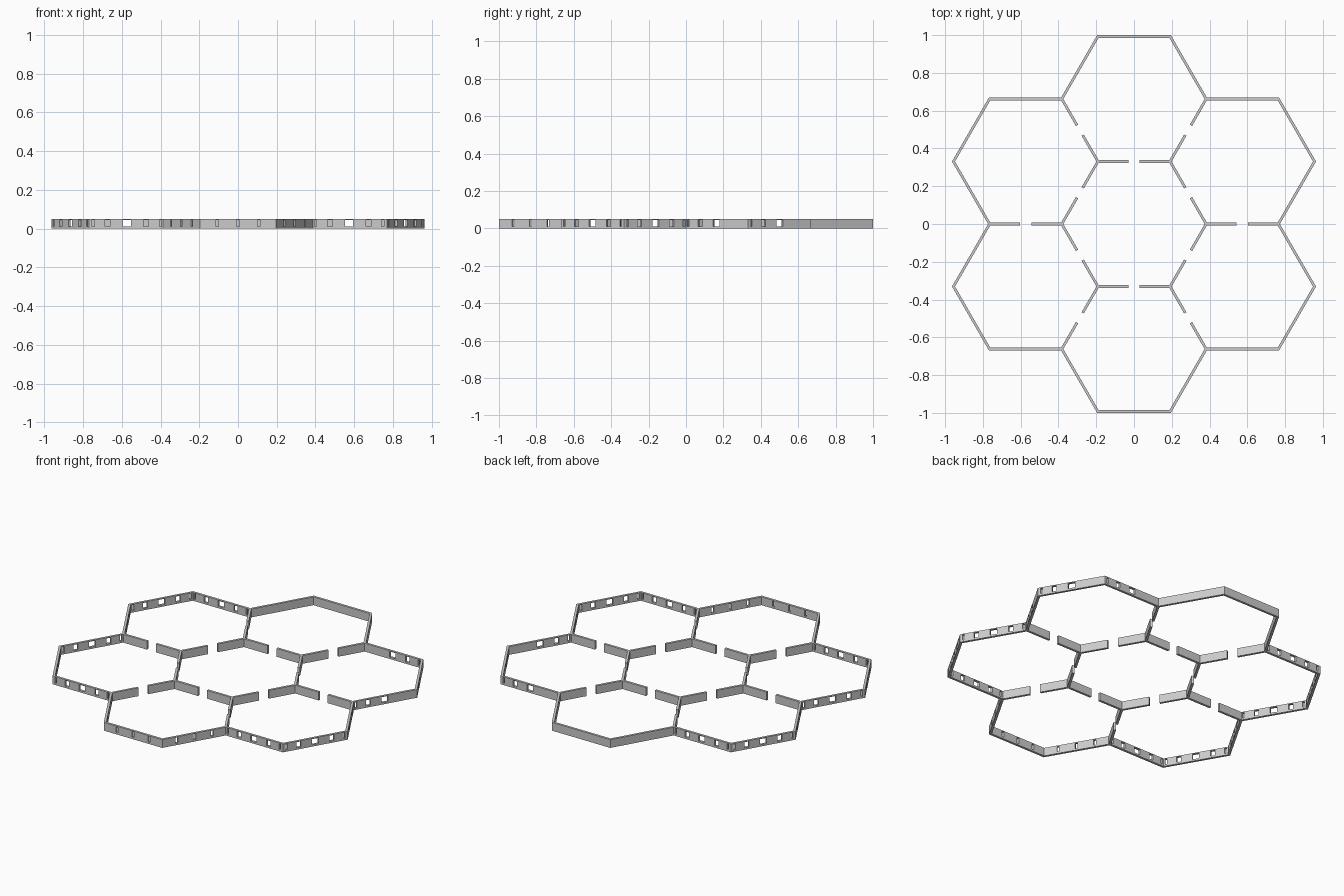
import bpy, bmesh
from math import cos, sin, radians, sqrt
from mathutils import Vector

if "Cube" in bpy.data.objects:
    bpy.data.objects.remove(bpy.data.objects["Cube"])

A = 0.331                 # hexagon apothem (wall centreline)
R = A * 2 / sqrt(3)       # hexagon side
H = 0.007                 # half wall thickness
TOP, SILL, HEAD = 0.05, 0.011, 0.045
MITRE = H / sqrt(3)
GAP = 0.06                # doorway width in inner walls


def polar(r, deg):
    return Vector((r * cos(radians(deg)), r * sin(radians(deg)), 0))


def add_wall(bm, p, q, start, end, windows=()):
    """Straight wall from p to q; ends are 'bend', 'tee' or 'flat'.
    The right-hand side is the outside. Windows are (fraction, width)."""
    d = (q - p).normalized()
    side = Vector((d.y, -d.x, 0))
    length = (q - p).length
    pull = {'bend': (-MITRE, MITRE), 'tee': (MITRE, MITRE), 'flat': (0, 0)}
    cuts, solid = [], []
    for f, w in windows:
        cuts += [f * length - w / 2, f * length + w / 2]
    outer = [pull[start][0]] + cuts + [length - pull[end][0]]
    inner = [pull[start][1]] + cuts + [length - pull[end][1]]

    def pt(s, i, z):
        u = outer[i] if s > 0 else inner[i]
        return p + d * u + side * (s * H) + Vector((0, 0, z))

    def face(*pts):
        bm.faces.new([bm.verts.new(c) for c in pts])

    levels = [0, SILL, HEAD, TOP]
    for i in range(len(outer) - 1):
        opening = i % 2 == 1
        for a, b in zip(levels, levels[1:]):
            if opening and a == SILL:
                continue
            for s in (1, -1):
                face(pt(s, i, a), pt(s, i + 1, a), pt(s, i + 1, b), pt(s, i, b))
        # top and bottom edges, plus sill and head inside an opening
        for z in (levels if opening else (0, TOP)):
            face(pt(1, i, z), pt(1, i + 1, z), pt(-1, i + 1, z), pt(-1, i, z))
        if opening:
            for j in (i, i + 1):
                face(pt(1, j, SILL), pt(-1, j, SILL), pt(-1, j, HEAD), pt(1, j, HEAD))
    # close the ends
    for kind, j, node in ((start, 0, p), (end, len(outer) - 1, q)):
        if kind == 'tee':
            for z in (0, TOP):
                face(pt(1, j, z), node + Vector((0, 0, z)), pt(-1, j, z))
        elif kind == 'flat':
            face(pt(1, j, 0), pt(-1, j, 0), pt(-1, j, TOP), pt(1, j, TOP))


def finish(bm, name):
    bmesh.ops.remove_doubles(bm, verts=bm.verts, dist=1e-5)
    bmesh.ops.recalc_face_normals(bm, faces=bm.faces)
    me = bpy.data.meshes.new(name)
    bm.to_mesh(me)
    bm.free()
    bpy.context.collection.objects.link(bpy.data.objects.new(name, me))


def gapped_wall(p, q, name):
    d = (q - p).normalized() * GAP / 2
    mid = (p + q) / 2
    bm = bmesh.new()
    add_wall(bm, p, mid - d, 'tee', 'flat')
    add_wall(bm, mid + d, q, 'flat', 'tee')
    finish(bm, name)


# window patterns for each outer cell, by direction from the centre
five = [(.045, .011), (.24, .026), (.5, .04), (.76, .026), (.955, .011)]
three_slots = [(.22, .014), (.5, .014), (.78, .014)]
patterns = {30: five[:3], 90: [], 150: five, 210: five, 270: three_slots, 330: five}

for phi, windows in patterns.items():
    c = polar(2 * A, phi)
    # outer wall: three sides of the cell
    bm = bmesh.new()
    for n, start, end in ((phi - 60, 'tee', 'bend'), (phi, 'bend', 'bend'),
                          (phi + 60, 'bend', 'tee')):
        add_wall(bm, c + polar(R, n - 30), c + polar(R, n + 30), start, end, windows)
    finish(bm, f"outer_wall_{phi}")
    # dividing wall to the next cell, and side of the central cell
    gapped_wall(c + polar(R, phi + 90), c + polar(R, phi + 150), f"divider_{phi}")
    gapped_wall(c + polar(R, phi + 150), c + polar(R, phi + 210), f"centre_wall_{phi}")
